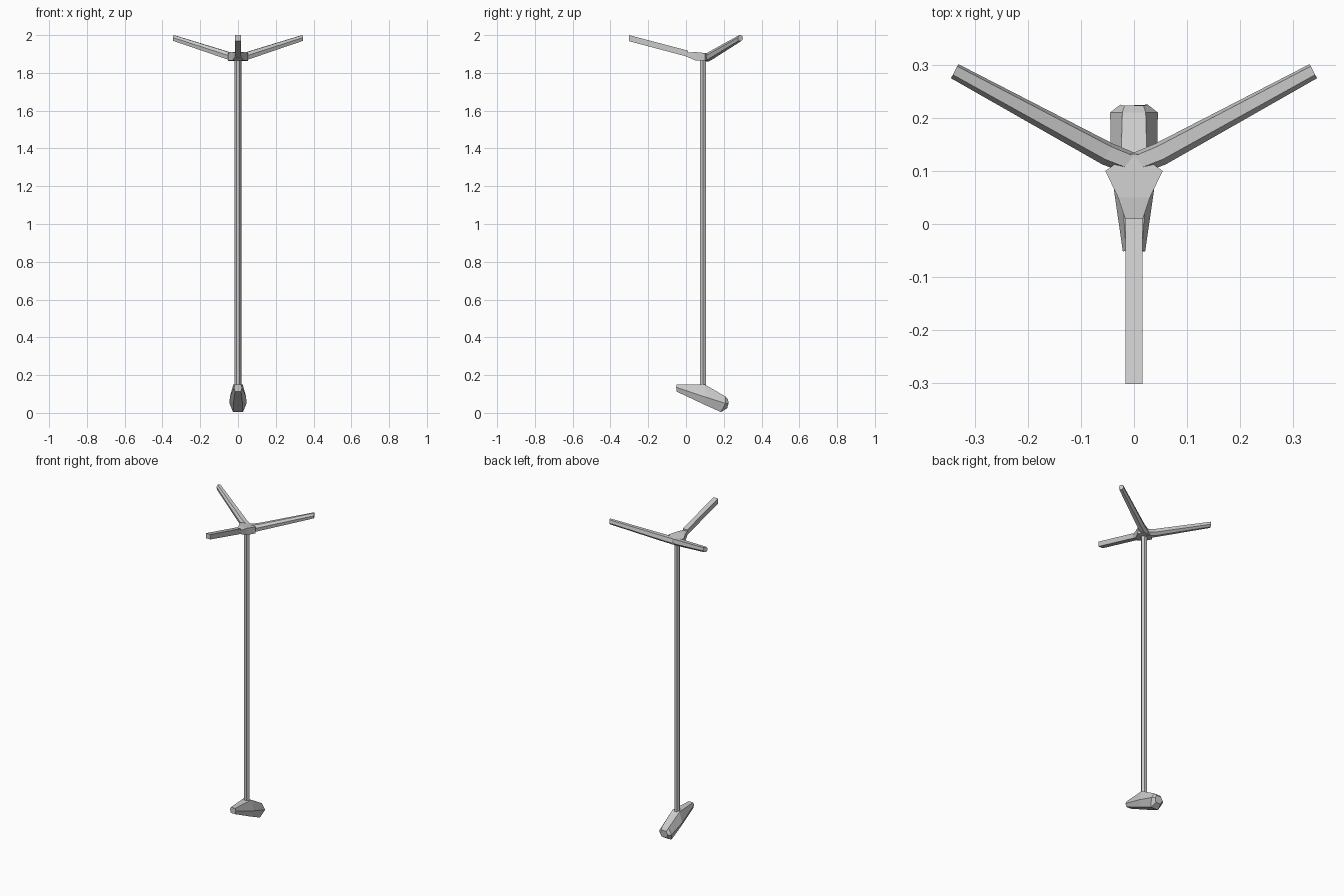
import bpy, bmesh, math
from mathutils import Vector

if "Cube" in bpy.data.objects:
    bpy.data.objects.remove(bpy.data.objects["Cube"])


def loft(name, rings):
    """Skin matching cross-section rings and cap both ends."""
    bm = bmesh.new()
    rows = [[bm.verts.new(p) for p in ring] for ring in rings]
    n = len(rows[0])
    for a, b in zip(rows, rows[1:]):
        for i in range(n):
            j = (i + 1) % n
            bm.faces.new((a[i], a[j], b[j], b[i]))
    bm.faces.new(rows[0])
    bm.faces.new(rows[-1])
    bmesh.ops.recalc_face_normals(bm, faces=bm.faces)
    me = bpy.data.meshes.new(name)
    bm.to_mesh(me)
    bm.free()
    ob = bpy.data.objects.new(name, me)
    bpy.context.collection.objects.link(ob)
    return ob


def hex_ring(top, mid, low):
    """Six-sided ring from (half width, y, z) at three levels."""
    pts = (top, mid, low)
    return ([(w, y, z) for w, y, z in pts] +
            [(-w, y, z) for w, y, z in reversed(pts)])


def rect_ring(w, y, z0, z1):
    return [(-w, y, z0), (w, y, z0), (w, y, z1), (-w, y, z1)]


# Six-sided pole
loft("pole", [[(0.018 * math.cos(k * math.pi / 3),
                0.09 + 0.018 * math.sin(k * math.pi / 3), z) for k in range(6)]
              for z in (0.12, 1.88)])

# Slanted foot, wider and lower at the back
loft("foot", [
    hex_ring((0.015, -0.05, 0.15), (0.021, -0.052, 0.135), (0.016, -0.05, 0.113)),
    hex_ring((0.025, 0.10, 0.15), (0.043, 0.10, 0.085), (0.024, 0.09, 0.047)),
    hex_ring((0.022, 0.21, 0.086), (0.045, 0.21, 0.05), (0.026, 0.185, 0.004)),
    hex_ring((0.018, 0.223, 0.07), (0.026, 0.225, 0.05), (0.018, 0.218, 0.025)),
])

# Wedge hub that joins the three arms
loft("hub", [
    rect_ring(0.015, 0.005, 1.885, 1.908),
    rect_ring(0.030, 0.05, 1.866, 1.910),
    rect_ring(0.054, 0.10, 1.864, 1.905),
    rect_ring(0.010, 0.132, 1.866, 1.900),
])

# Straight front arm
loft("front_arm", [rect_ring(0.016, -0.302, 1.968, 2.0),
                   rect_ring(0.016, 0.01, 1.885, 1.918)])

# Two rear side arms with bevelled section, tapering outwards
for side, label in ((1, "right"), (-1, "left")):
    along = Vector((0.34, 0.178, 0)).normalized()
    across = Vector((along.y, -along.x, 0))
    rings = []
    for x, y, z, w, h in ((0.0, 0.112, 1.880, 0.021, 0.021),
                          (0.05, 0.132, 1.891, 0.022, 0.021),
                          (0.338, 0.288, 1.984, 0.015, 0.016)):
        ring = []
        for s, t in ((-1, -0.3), (-0.3, -1), (0.8, -0.9),
                     (1, 0.2), (0.5, 1), (-0.7, 0.9)):
            p = Vector((x, y, z)) + across * s * w + Vector((0, 0, t * h))
            ring.append((p.x * side, p.y, p.z))
        rings.append(ring)
    loft(label + "_arm", rings)
